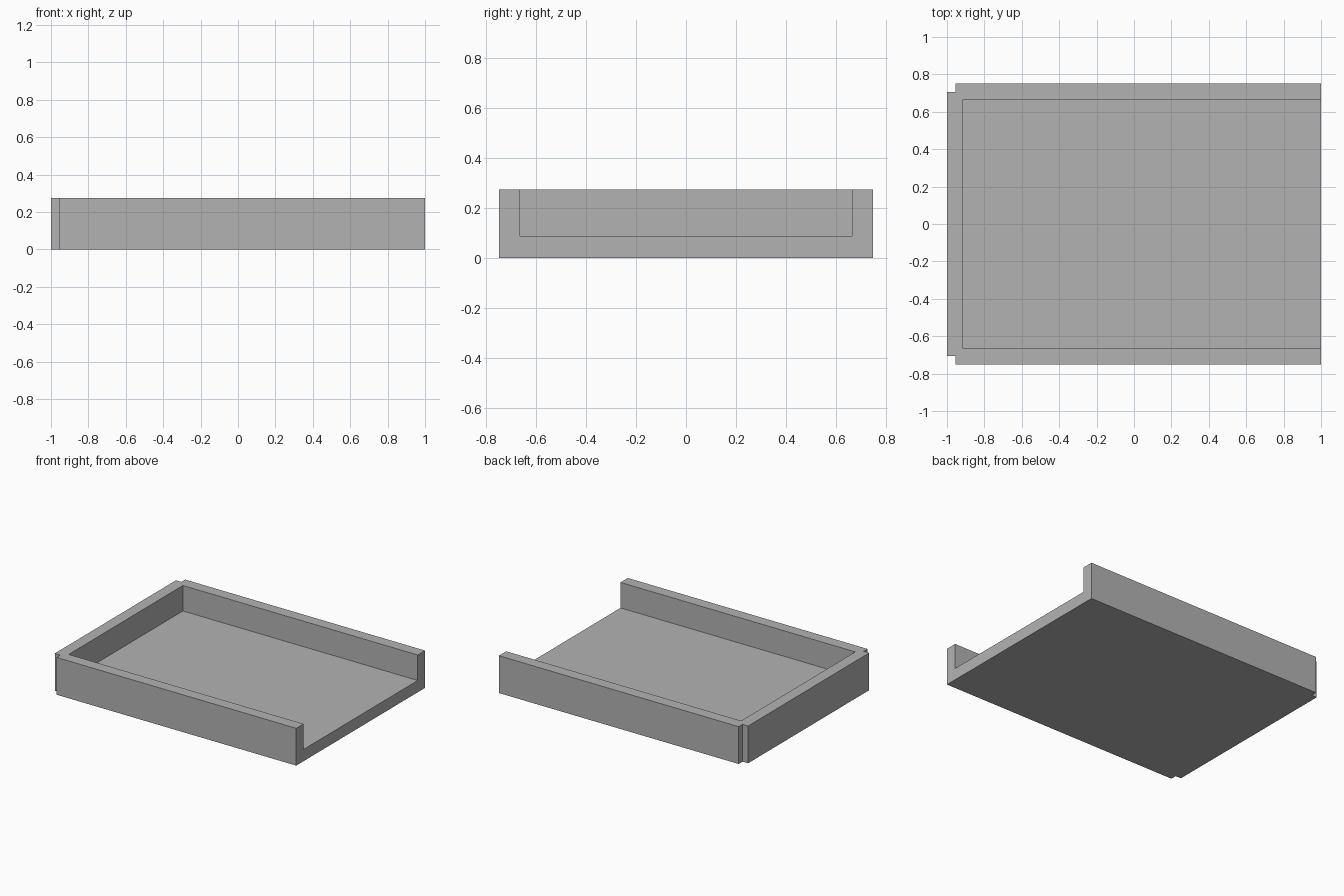
import bpy
import bmesh

cube = bpy.data.objects.get("Cube")
if cube:
    bpy.data.objects.remove(cube, do_unlink=True)

HALF_X, HALF_Y, HEIGHT = 1.0, 0.75, 0.275
WALL, FLOOR, NOTCH = 0.085, 0.087, 0.045

# Plain grey material
grey = bpy.data.materials.new("plain grey")
grey.use_nodes = True
colour = (0.45, 0.45, 0.45, 1)
grey.diffuse_color = colour
grey.node_tree.nodes["Principled BSDF"].inputs["Base Color"].default_value = colour


def prism(name, outline, bottom, top):
    """Extrude a counter-clockwise outline upwards into a solid."""
    bm = bmesh.new()
    base = bm.faces.new([bm.verts.new((x, y, bottom)) for x, y in outline])
    grown = bmesh.ops.extrude_face_region(bm, geom=[base], use_keep_orig=True)
    for v in grown["geom"]:
        if isinstance(v, bmesh.types.BMVert):
            v.co.z = top
    bmesh.ops.recalc_face_normals(bm, faces=bm.faces)
    mesh = bpy.data.meshes.new(name)
    bm.to_mesh(mesh)
    bm.free()
    mesh.materials.append(grey)
    obj = bpy.data.objects.new(name, mesh)
    bpy.context.collection.objects.link(obj)
    return obj


# Tray block with two notched corners at one end
front_half = [(-HALF_X, -HALF_Y + NOTCH), (-HALF_X + NOTCH, -HALF_Y + NOTCH),
              (-HALF_X + NOTCH, -HALF_Y), (HALF_X, -HALF_Y)]
back_half = [(x, -y) for x, y in reversed(front_half)]
tray = prism("tray", front_half + back_half, 0, HEIGHT)

# Recess, open at the top and at the other end
inner = HALF_Y - WALL
left_x, right_x = -HALF_X + WALL, HALF_X + 0.2
recess = prism("recess_cutter", [(left_x, -inner), (right_x, -inner),
                                 (right_x, inner), (left_x, inner)],
               FLOOR, HEIGHT + 0.2)
recess.hide_render = True

cut = tray.modifiers.new("recess", "BOOLEAN")
cut.operation = "DIFFERENCE"
cut.solver = "EXACT"
cut.object = recess
bpy.context.view_layer.objects.active = tray
bpy.ops.object.modifier_apply(modifier=cut.name)
bpy.data.objects.remove(recess, do_unlink=True)
